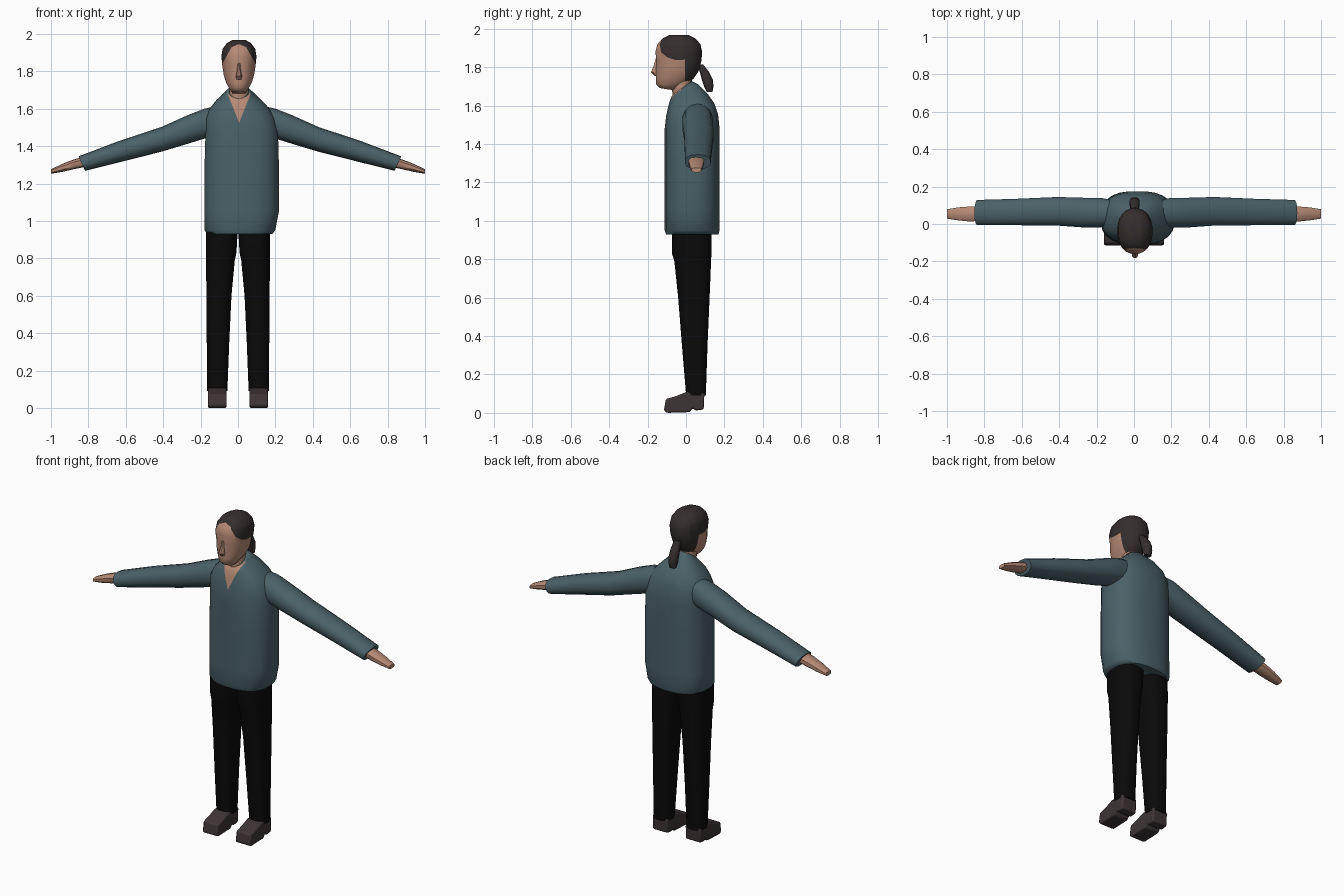
import bpy, bmesh, math
from mathutils import Vector


def material(name, rgb):
    m = bpy.data.materials.new(name)
    m.diffuse_color = (*rgb, 1)
    return m


TEAL = material("teal cloth", (0.070, 0.120, 0.140))
SKIN = material("skin", (0.47, 0.255, 0.18))
HAIR = material("dark brown hair", (0.036, 0.027, 0.028))
BLACK = material("black cloth", (0.003, 0.003, 0.003))
SHOE = material("brown leather", (0.048, 0.036, 0.037))


def oval(n, p):
    """Unit superellipse; p = 2 is round, larger is boxier."""
    pts = []
    for i in range(n):
        a = 2 * math.pi * (i + 0.5) / n
        c, s = math.cos(a), math.sin(a)
        pts.append((math.copysign(abs(c) ** (2 / p), c),
                    math.copysign(abs(s) ** (2 / p), s)))
    return pts


def finish(name, bm, mats, angle=45):
    bmesh.ops.recalc_face_normals(bm, faces=bm.faces)
    me = bpy.data.meshes.new(name)
    bm.to_mesh(me)
    bm.free()
    for m in mats:
        me.materials.append(m)
    me.shade_smooth()
    me.set_sharp_from_angle(angle=math.radians(angle))
    ob = bpy.data.objects.new(name, me)
    bpy.context.collection.objects.link(ob)
    return ob


def loft(rings):
    """Skin a list of equal-length point rings and cap both ends."""
    bm = bmesh.new()
    vs = [[bm.verts.new(p) for p in r] for r in rings]
    n = len(vs[0])
    for a, b in zip(vs, vs[1:]):
        for i in range(n):
            j = (i + 1) % n
            bm.faces.new((a[i], a[j], b[j], b[i]))
    bm.faces.new(vs[0][::-1])
    bm.faces.new(vs[-1])
    return bm


def stack(rows, n=20, p=2.4):
    """Upright loft; rows are z, x centre, half width, front y, back y, rise to the back."""
    rings = []
    for z, cx, hw, y0, y1, tilt in rows:
        rings.append([(cx + hw * u, (y0 + y1) / 2 + (y1 - y0) / 2 * v, z + tilt * v)
                      for u, v in oval(n, p)])
    return loft(rings)


def limb(rows, side, shift=0.0, n=14, p=2.3):
    """Sideways loft; rows are x, bottom z, top z, front y, back y, x slant."""
    rings = []
    for x, z0, z1, y0, y1, slant in rows:
        rings.append([(shift + side * (x + slant * v), (y0 + y1) / 2 + (y1 - y0) / 2 * u,
                       (z0 + z1) / 2 + (z1 - z0) / 2 * v) for u, v in oval(n, p)])
    return loft(rings)


def cut(bm, co, no):
    bmesh.ops.bisect_plane(bm, geom=bm.verts[:] + bm.edges[:] + bm.faces[:],
                           plane_co=co, plane_no=no, dist=1e-5)


# Sweater body, with the V neck cut into the front
bm = stack([
    (0.93, 0.01, 0.175, -0.105, 0.17, 0),
    (0.95, 0.01, 0.19, -0.112, 0.176, 0),
    (1.05, 0.02, 0.20, -0.112, 0.176, 0),
    (1.30, 0.02, 0.20, -0.112, 0.176, 0),
    (1.48, 0.02, 0.195, -0.112, 0.176, 0),
    (1.55, 0.012, 0.187, -0.104, 0.168, 0.003),
    (1.60, 0.008, 0.160, -0.094, 0.150, 0.008),
    (1.645, 0.005, 0.120, -0.084, 0.115, 0.015),
    (1.68, 0.005, 0.075, -0.074, 0.065, 0.03),
    (1.693, 0.005, 0.058, -0.066, 0.03, 0.035)], n=24, p=2.5)
tip, slope = 1.525, 0.40
for s in (-1, 1):
    cut(bm, (0.006, 0, tip), (1, 0, -s * slope))
for f in bm.faces:
    c = f.calc_center_median()
    if c.y < -0.03 and c.z > tip and abs(c.x - 0.006) < (c.z - tip) * slope:
        f.material_index = 1
finish("sweater_body", bm, [TEAL, SKIN], 60)

# Neck
finish("neck", stack([(1.62, 0.005, 0.052, -0.07, 0.03, 0),
                      (1.78, 0.005, 0.052, -0.075, 0.03, 0)], 14, 2), [SKIN])

# Head, cut along the hairline
bm = stack([
    (1.685, 0.005, 0.036, -0.135, -0.06, -0.006),
    (1.71, 0.005, 0.053, -0.157, 0.0, 0),
    (1.74, 0.005, 0.070, -0.156, 0.04, 0),
    (1.78, 0.005, 0.082, -0.158, 0.067, 0),
    (1.83, 0.005, 0.090, -0.155, 0.081, 0),
    (1.88, 0.005, 0.095, -0.161, 0.086, 0),
    (1.92, 0.005, 0.088, -0.150, 0.076, 0),
    (1.95, 0.005, 0.066, -0.122, 0.050, 0),
    (1.968, 0.005, 0.034, -0.085, 0.012, 0)], n=20, p=2.2)
cut(bm, (0, -0.005, 0), (0, 1, 0))
for s in (-1, 1):
    cut(bm, (0.005, 0, 1.945), (s * 0.4, 0, 1))
    cut(bm, (0.005, 0, 2.00), (s * 1.8, 0, 1))
for f in bm.faces:
    c = f.calc_center_median()
    ax = abs(c.x - 0.005)
    if c.y > -0.005 or c.z > min(1.945 - 0.4 * ax, 2.0 - 1.8 * ax):
        f.material_index = 1
finish("head", bm, [SKIN, HAIR], 60)

# Nose
finish("nose", stack([(1.755, 0.005, 0.014, -0.165, -0.14, 0),
                      (1.775, 0.005, 0.018, -0.184, -0.14, 0),
                      (1.80, 0.005, 0.012, -0.172, -0.14, 0),
                      (1.845, 0.005, 0.007, -0.158, -0.14, 0)], 8, 2), [SKIN])

# Ponytail
finish("ponytail", stack([(1.67, 0.003, 0.020, 0.108, 0.138, 0),
                          (1.70, 0.003, 0.026, 0.094, 0.143, 0),
                          (1.735, 0.003, 0.027, 0.082, 0.140, 0),
                          (1.775, 0.003, 0.025, 0.072, 0.120, 0),
                          (1.815, 0.003, 0.020, 0.055, 0.088, 0)], 10, 2.8), [HAIR])

for side, label in ((-1, "left"), (1, "right")):
    # Sleeve
    bm = limb([(0.08, 1.46, 1.625, 0.0, 0.12, 0),
               (0.19, 1.44, 1.60, -0.02, 0.142, 0),
               (0.28, 1.412, 1.565, -0.02, 0.142, 0),
               (0.42, 1.37, 1.502, -0.01, 0.146, 0),
               (0.64, 1.317, 1.426, -0.008, 0.136, 0.01),
               (0.845, 1.268, 1.345, -0.008, 0.13, 0.018)], side, 0.01)
    finish(label + "_sleeve", bm, [TEAL])
    # Hand
    bm = limb([(0.82, 1.288, 1.345, 0.015, 0.095, 0),
               (0.88, 1.276, 1.328, 0.012, 0.095, 0),
               (0.94, 1.262, 1.305, 0.018, 0.09, 0),
               (1.0, 1.252, 1.276, 0.028, 0.08, 0)], side, 0, 10, 2.8)
    finish(label + "_hand", bm, [SKIN])
    # Trouser leg
    bm = stack([(0.09, side * 0.111, 0.055, 0.0, 0.104, 0),
                (0.35, side * 0.107, 0.061, -0.022, 0.113, 0),
                (0.60, side * 0.102, 0.068, -0.042, 0.124, 0),
                (0.79, side * 0.094, 0.078, -0.062, 0.132, 0),
                (0.83, side * 0.090, 0.083, -0.075, 0.134, 0),
                (0.97, side * 0.086, 0.087, -0.075, 0.135, 0)], 16, 2.6)
    finish(label + "_trouser_leg", bm, [BLACK])
    # Shoe: side profile spread across its width, rounded by a bevel
    profile = [(-0.115, 0.012), (-0.10, 0.0), (0.02, 0.004), (0.035, 0.025),
               (0.05, 0.012), (0.092, 0.018), (0.096, 0.105), (0.0, 0.108),
               (-0.05, 0.088), (-0.105, 0.072)]
    rings = [[(side * 0.111 + w, y, z) for y, z in profile] for w in (-0.05, 0.05)]
    shoe = finish(label + "_shoe", loft(rings), [SHOE], 40)
    bevel = shoe.modifiers.new("rounding", 'BEVEL')
    bevel.width = 0.008
    bevel.segments = 2
